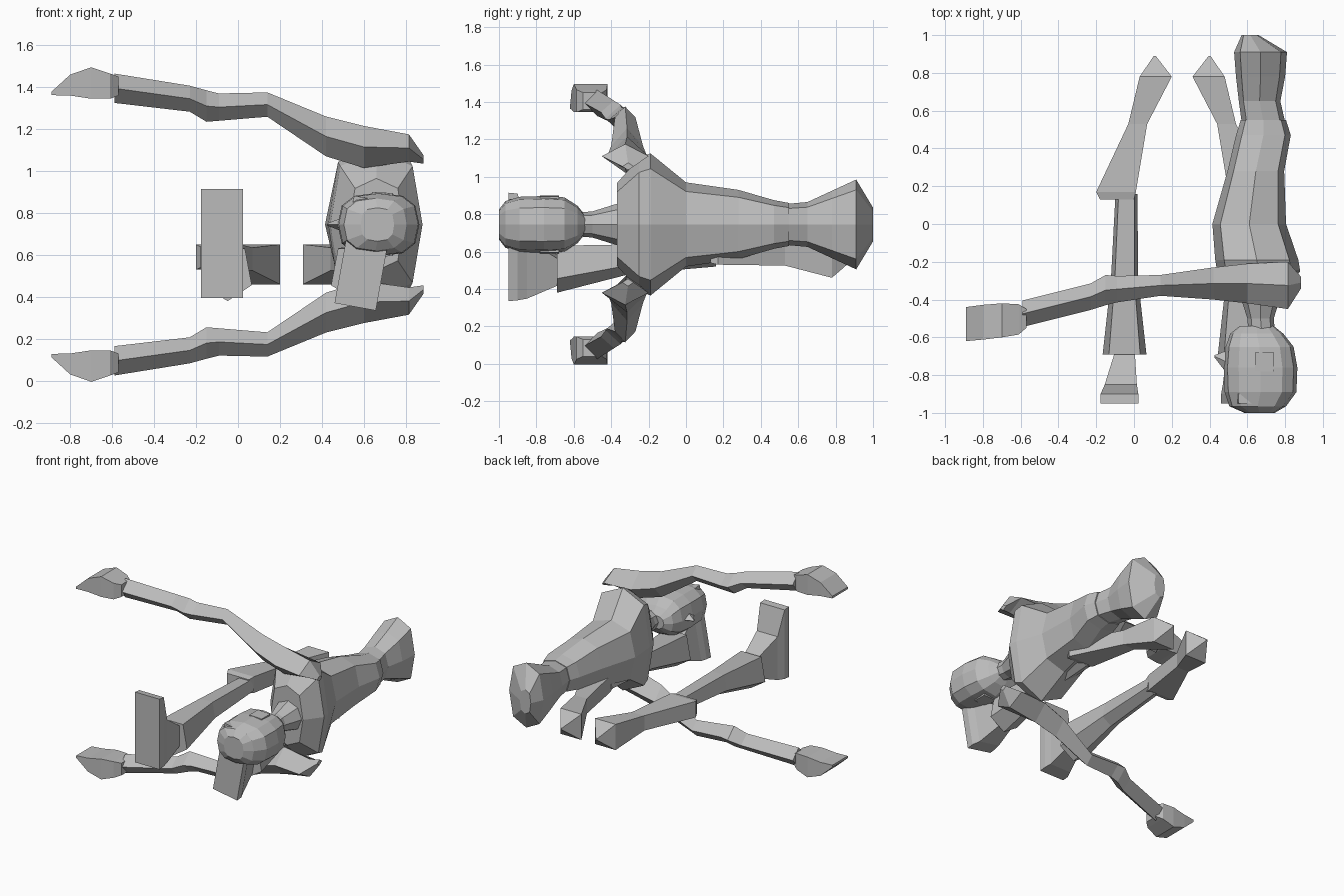
import bpy, bmesh, math
from mathutils import Matrix, Vector

cube = bpy.data.objects.get("Cube")
if cube:
    bpy.data.objects.remove(cube, do_unlink=True)

GREY = (0.5, 0.5, 0.5, 1)
mat = bpy.data.materials.new("plain grey")
mat.use_nodes = True
mat.diffuse_color = GREY
mat.node_tree.nodes["Principled BSDF"].inputs["Base Color"].default_value = GREY

MID_Z = 0.745   # body symmetry plane
MID_X = 0.255   # plane between the two legs


def loft(name, axis, stations, sides=4, power=1.0, turn=0.0):
    """Skin through sections: (position, centre a, centre b, half a, half b).
    power 1 gives round or diamond sections, 0 gives boxes (with turn)."""
    bm = bmesh.new()
    rings = []
    for t, ca, cb, ha, hb in stations:
        ring = []
        for i in range(sides):
            ang = turn + math.tau * i / sides
            c, s = math.cos(ang), math.sin(ang)
            c = 0 if abs(c) < 1e-6 else math.copysign(abs(c) ** power, c)
            s = 0 if abs(s) < 1e-6 else math.copysign(abs(s) ** power, s)
            a, b = ca + ha * c, cb + hb * s
            co = {"x": (t, a, b), "y": (a, t, b)}[axis]
            ring.append(bm.verts.new(co))
        rings.append(ring)
    for r, q in zip(rings, rings[1:]):
        for i in range(sides):
            j = (i + 1) % sides
            bm.faces.new((r[i], r[j], q[j], q[i]))
    bm.faces.new(rings[0])
    bm.faces.new(rings[-1])
    bmesh.ops.recalc_face_normals(bm, faces=bm.faces)
    mesh = bpy.data.meshes.new(name)
    bm.to_mesh(mesh)
    bm.free()
    mesh.materials.append(mat)
    obj = bpy.data.objects.new(name, mesh)
    bpy.context.collection.objects.link(obj)
    return obj


def box_loft(name, axis, stations):
    return loft(name, axis, stations, 4, 0, math.pi / 4)


# Torso with shoulders, waist and hips: (y, x, half x, half z)
torso = [(-.37, .66, .13, .22), (-.25, .66, .22, .355), (-.19, .65, .22, .38),
         (0, .61, .195, .225), (.28, .645, .15, .185), (.47, .685, .145, .13),
         (.55, .685, .12, .115)]
loft("torso", "y", [(y, x, MID_Z, hx, hz) for y, x, hx, hz in torso], 8, .7)
hips = [(.54, .685, .115, .11), (.65, .665, .11, .12), (.78, .67, .13, .18),
        (.91, .67, .14, .24), (1.0, .615, .045, .09)]
loft("hips", "y", [(y, x, MID_Z, hx, hz) for y, x, hx, hz in hips], 8, .75)

# Neck and head
neck = [(-.62, .68, .07, .06), (-.5, .67, .07, .07), (-.34, .67, .12, .12)]
loft("neck", "y", [(y, x, MID_Z, hx, hz) for y, x, hx, hz in neck], 8)
head = [(-1.0, .665, .08, .08), (-.965, .655, .15, .125), (-.89, .67, .19, .148),
        (-.76, .67, .195, .152), (-.65, .665, .18, .145), (-.58, .65, .14, .1),
        (-.54, .65, .09, .05)]
loft("head", "y", [(y, x, MID_Z, hx, hz) for y, x, hx, hz in head], 12, .75)
loft("nose", "x", [(.425, -.7, MID_Z, .005, .005), (.49, -.73, MID_Z, .06, .03)])

# Arms, hands and ears, one on each side of the body plane
arm = [(.885, -.31, .31, .03, .02), (.815, -.325, .365, .125, .065),
       (.6, -.315, .37, .105, .1), (.42, -.315, .42, .085, .095),
       (.14, -.325, .572, .055, .058), (-.09, -.345, .56, .07, .065),
       (-.15, -.35, .565, .08, .075), (-.23, -.385, .6, .07, .062),
       (-.59, -.475, .65, .07, .07)]
hand = [(-.57, -.5, .66, .05, .045), (-.61, -.505, .66, .08, .06),
        (-.7, -.51, .675, .09, .075), (-.8, -.52, .665, .092, .05),
        (-.89, -.53, .625, .09, .008)]
ear = [(.64, -.73, .14, .05, .015), (.74, -.73, .14, .05, .01)]
for side, s in (("left", 1), ("right", -1)):
    def flip(rows):
        return [(x, y, MID_Z + s * z, hy, hz) for x, y, z, hy, hz in rows]
    loft(side + "_arm", "x", flip(arm))
    box_loft(side + "_hand", "x", flip(hand))
    box_loft(side + "_ear", "x", flip(ear))

# Legs, mirrored across the plane between them: (y, x, z, half x, half z)
thigh = [(.89, .11, .56, .005, .005), (.78, .115, .555, .085, .095),
         (.53, .02, .58, .05, .055), (.17, -.095, .59, .105, .06),
         (.13, -.09, .59, .09, .05)]
calf = [(.16, -.04, .58, .06, .06), (-.3, -.05, .565, .075, .085),
        (-.69, -.05, .515, .12, .135)]
# Feet are narrow at the ankle and spread into a tall flat sole
foot = [(-.69, -.05, .54, .055, .075), (-.85, -.07, .565, .085, .16),
        (-.9, -.077, .655, .1, .255), (-.95, -.077, .655, .1, .26)]
for side, s in (("right", 1), ("left", -1)):
    def place(rows):
        return [(y, MID_X + s * (x - MID_X), z, hx, hz) for y, x, z, hx, hz in rows]
    box_loft(side + "_thigh", "y", place(thigh))
    loft(side + "_calf", "y", place(calf), 5, .7, -math.pi / 2)
    sole = box_loft(side + "_foot", "y", place(foot))
    if side == "left":
        # This foot leans about its ankle
        pivot = Vector((.56, -.7, .55))
        sole.matrix_world = (Matrix.Translation(pivot - Vector((0, 0, .04)))
                             @ Matrix.Rotation(.18, 4, "Y")
                             @ Matrix.Translation(-pivot))
